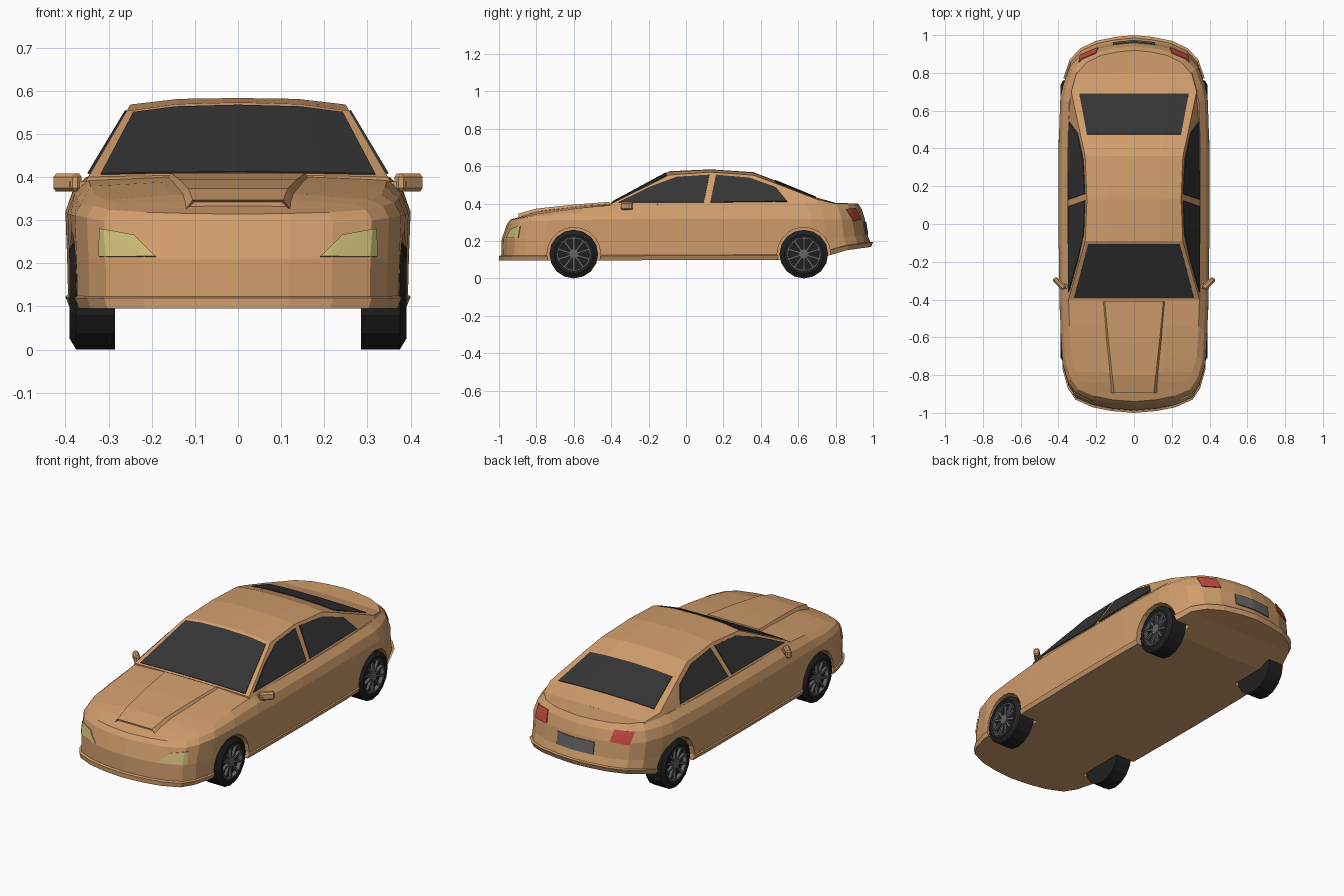
import bpy, bmesh, math
from mathutils import Matrix, Vector
from mathutils.bvhtree import BVHTree

if "Cube" in bpy.data.objects:
    bpy.data.objects.remove(bpy.data.objects["Cube"])


def material(name, rgb):
    m = bpy.data.materials.new(name)
    m.diffuse_color = (*rgb, 1)
    m.use_nodes = True
    m.node_tree.nodes["Principled BSDF"].inputs["Base Color"].default_value = m.diffuse_color
    return m


PAINT = material("orange_paint", (0.64, 0.34, 0.15))
GLASS = material("dark_glass", (0.035, 0.035, 0.035))
RUBBER = material("rubber", (0.015, 0.015, 0.015))
METAL = material("grey_metal", (0.13, 0.13, 0.13))
YELLOW = material("headlight_yellow", (0.6, 0.5, 0.18))
RED = material("taillight_red", (0.55, 0.07, 0.05))


def interp(y, table):
    for (a, va), (b, vb) in zip(table, table[1:]):
        if y <= b:
            return va + (vb - va) * max(0, (y - a) / (b - a))
    return table[-1][1]


def finish(name, bm, mat, mirror=False, thick=0):
    bmesh.ops.remove_doubles(bm, verts=bm.verts, dist=1e-5)
    bmesh.ops.recalc_face_normals(bm, faces=bm.faces)
    mesh = bpy.data.meshes.new(name)
    bm.to_mesh(mesh)
    bm.free()
    if mat:
        mesh.materials.append(mat)
    ob = bpy.data.objects.new(name, mesh)
    bpy.context.collection.objects.link(ob)
    if thick:
        mod = ob.modifiers.new("thickness", 'SOLIDIFY')
        mod.thickness, mod.offset = thick, 0
    if mirror:
        ob.modifiers.new("mirror", 'MIRROR').use_clip = False
    return ob


def loft(bm, rows, closed=False, wrap=False, caps=False):
    """Skin a list of equally long point rows."""
    grid = [[bm.verts.new(p) for p in r] for r in rows]
    n, m = len(grid), len(grid[0])
    for i in range(n if wrap else n - 1):
        for k in range(m if closed else m - 1):
            a, b = grid[i], grid[(i + 1) % n]
            bm.faces.new((a[k], a[(k + 1) % m], b[(k + 1) % m], b[k]))
    return [bm.faces.new(grid[i]) for i in (0, -1)] if caps else []


# Lower body: stacked outlines (front reach, rear reach, width scale, height along y)
PLAN = [(0, -1), (.12, -.99), (.22, -.97), (.31, -.93), (.35, -.87), (.378, -.77),
        (.388, -.6), (.395, -.4), (.40, 0), (.40, .4), (.39, .7), (.375, .77),
        (.34, .87), (.285, .93), (.2, .97), (.1, .99), (0, 1)]
FLOOR = [(-1, .095), (.74, .1), (.78, .14), (1, .17)]
raised = lambda d: [(y, z + d) for y, z in FLOOR]
RINGS = [(1, .99, .975, FLOOR),
         (1, 1, 1, raised(.024)),
         (.988, .985, .985, raised(.028)),
         (.985, .97, .99, [(-1, .21), (.7, .21), (1, .235)]),
         (.958, .957, 1, [(-1, .285), (-.8, .31), (0, .32), (1, .315)]),
         (.94, .94, .96, [(-1, .305), (-.8, .335), (-.4, .36), (1, .37)]),
         (.905, .92, .88, [(-.9, .325), (-.8, .345), (-.6, .372), (-.4, .395), (.7, .402), (1, .40)])]
CROWN = [(-.905, 0), (-.8, .016), (-.4, .01), (0, 0), (.7, .004), (.92, 0)]

rows = []
for x, y in PLAN:
    side = []
    for front, rear, w, zs in RINGS:
        yy = y * (front if y < 0 else rear)
        side.append(Vector((x * w, yy, interp(yy, zs))))
    edge, c = side[-1], interp(side[-1].y, CROWN)
    top = [(edge.x * u, edge.y, edge.z + c * (.8 if u else 1)) for u in (-.5, 0, .5)]
    rows.append([(-p.x, p.y, p.z) for p in side] + top + side[::-1])
bm = bmesh.new()
loft(bm, rows, closed=True)
body = finish("body", bm, PAINT)
bvh = BVHTree.FromPolygons([v.co for v in body.data.vertices],
                           [p.vertices for p in body.data.polygons])

# Wheel arch cutter
AXLES = {"front": -.60, "rear": .63}
bm = bmesh.new()
for y in AXLES.values():
    for s in (-1, 1):
        bmesh.ops.create_cone(bm, cap_ends=True, segments=20, radius1=.143, radius2=.143, depth=.23,
                              matrix=Matrix.Translation((s * .385, y, .13)) @ Matrix.Rotation(math.pi / 2, 4, 'Y'))
cutter = finish("wheel_arch_cutter", bm, PAINT)
cutter.hide_render = True
cutter.display_type = 'WIRE'
cut = body.modifiers.new("wheel_arches", 'BOOLEAN')
cut.operation, cut.solver, cut.object = 'DIFFERENCE', 'EXACT', cutter

# Cabin: y, base half width, edge height, shoulder height, centre height
STATIONS = [(-.40, .353, .40, .403, .405), (-.09, .353, .553, .569, .573), (.13, .353, .568, .581, .583),
            (.36, .353, .552, .565, .568), (.47, .353, .512, .522, .526), (.70, .338, .423, .43, .432),
            (.80, .31, .40, .402, .404)]


def side_x(z):
    return .35 - .6 * (z - .4)


def roof_row(i):
    y, xb, ze, zm, zc = STATIONS[i]
    xe = min(side_x(ze), xb - .006)
    return [Vector(p) for p in ((-xe, y, ze), (-.55 * xe, y, zm), (0, y, zc), (.55 * xe, y, zm), (xe, y, ze))]


bm = bmesh.new()
loft(bm, [[(-s[1], s[0], .39)] + roof_row(i) + [(s[1], s[0], .39)] for i, s in enumerate(STATIONS)],
     closed=True, caps=True)
finish("cabin", bm, PAINT)


# Windscreen and rear window lie on the cabin surface
def cabin_glass(name, i, margin, t0, t1):
    a, b = roof_row(i), roof_row(i + 1)
    for r in (a, b):
        r[0], r[4] = r[1].lerp(r[0], margin), r[3].lerp(r[4], margin)
    bm = bmesh.new()
    loft(bm, [[p.lerp(q, t) for p, q in zip(a, b)] for t in (t0, t1)])
    finish(name, bm, GLASS, thick=.007)


cabin_glass("windscreen", 0, .83, .03, .95)
cabin_glass("rear_window", 4, .73, .02, .96)

# Side windows
for name, pts in {
    "front_side_windows": [(-.36, .407), (-.19, .49), (-.05, .542), (.125, .553), (.095, .407)],
    "rear_side_windows": [(.13, .407), (.16, .553), (.34, .537), (.48, .487), (.54, .412)],
}.items():
    bm = bmesh.new()
    bm.faces.new([bm.verts.new((side_x(z), y, z)) for y, z in pts])
    finish(name, bm, GLASS, mirror=True, thick=.008)


# Lamps and plate: (x, z) quads projected onto the nose or tail
def projected(name, quad, direction, mat, mirror=True):
    a, b, c, d = [Vector(p) for p in quad]
    rows = []
    for i in range(4):
        row = []
        for k in range(9):
            p = a.lerp(b, k / 8).lerp(d.lerp(c, k / 8), i / 3)
            hit = bvh.ray_cast(Vector((p.x, -2 * direction, p.y)), Vector((0, direction, 0)))[0]
            row.append(hit)
        rows.append(row)
    bm = bmesh.new()
    loft(bm, rows)
    finish(name, bm, mat, mirror, thick=.01)


projected("headlights", [(.19, .215), (.32, .215), (.318, .28), (.24, .265)], 1, YELLOW)
projected("taillights", [(.19, .315), (.285, .305), (.29, .37), (.20, .375)], -1, RED)
projected("rear_plate", [(-.11, .235), (.11, .235), (.11, .30), (-.11, .30)], -1, METAL, mirror=False)

# Hood scoop with a recessed mouth
bm = bmesh.new()
rows = [[(-w - .018, y, z - .025), (-w, y, z), (w, y, z), (w + .018, y, z - .025)]
        for y, w, z in ((-.895, .105, .347), (-.8, .115, .373), (-.6, .137, .395), (-.41, .155, .409))]
front, _ = loft(bm, rows, closed=True, caps=True)
bmesh.ops.recalc_face_normals(bm, faces=bm.faces)
bmesh.ops.inset_region(bm, faces=[front], thickness=.006, depth=-.015)
finish("hood_scoop", bm, PAINT)

# Door mirrors
bm = bmesh.new()
bmesh.ops.create_cube(bm, size=1, matrix=Matrix.Translation((.395, -.315, .387))
                      @ Matrix.Rotation(math.radians(45), 4, 'Z') @ Matrix.Diagonal((.078, .03, .042, 1)))
bmesh.ops.bevel(bm, geom=bm.edges[:], offset=.008, segments=1, affect='EDGES')
bmesh.ops.create_cube(bm, size=1, matrix=Matrix.Translation((.365, -.33, .38)) @ Matrix.Diagonal((.05, .025, .018, 1)))
finish("door_mirrors", bm, PAINT, mirror=True)


# Wheels
def lathe(bm, profile, y, sides=16):
    rows = []
    for i in range(sides):
        a = math.tau * i / sides
        rows.append([(x, y + r * math.sin(a), .13 - r * math.cos(a)) for x, r in profile])
    loft(bm, rows, wrap=True)


for axle, y in AXLES.items():
    bm = bmesh.new()
    lathe(bm, [(.285, 0), (.285, .13), (.375, .13), (.39, .105), (.388, .09), (.365, .086), (.362, 0)], y)
    finish(axle + "_tyres", bm, RUBBER, mirror=True)
    bm = bmesh.new()
    lathe(bm, [(.36, .026), (.384, .026), (.386, .015), (.386, 0)], y)
    lathe(bm, [(.365, .09), (.386, .09), (.386, .083), (.365, .083)], y)
    for i in range(10):
        bmesh.ops.create_cube(bm, size=1, matrix=Matrix.Translation((.374, y, .13))
                              @ Matrix.Rotation(math.tau * i / 10, 4, 'X')
                              @ Matrix.Translation((0, 0, .053)) @ Matrix.Diagonal((.014, .011, .068, 1)))
    finish(axle + "_rims", bm, METAL, mirror=True)
